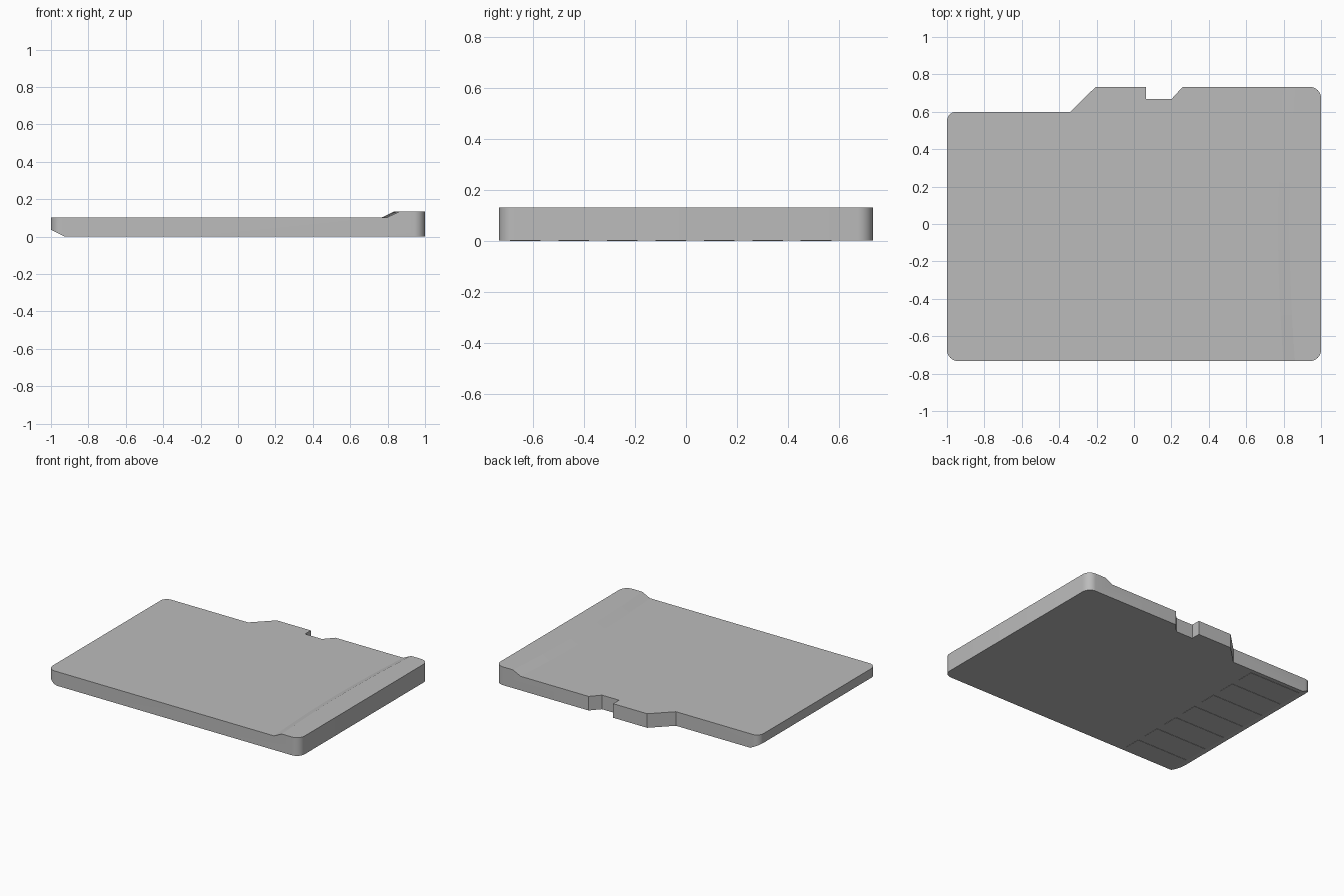
import bpy, bmesh, math
from mathutils import Vector

cube = bpy.data.objects.get("Cube")
if cube:
    bpy.data.objects.remove(cube, do_unlink=True)

THICK, STEP, BASE = 0.133, 0.103, 0.002
HALF = 0.733

grey = bpy.data.materials.new("plain_grey")
grey.use_nodes = True
colour = (0.5, 0.5, 0.5, 1)
grey.diffuse_color = colour
grey.node_tree.nodes["Principled BSDF"].inputs["Base Color"].default_value = colour


def make_object(name, bm):
    bmesh.ops.recalc_face_normals(bm, faces=bm.faces)
    mesh = bpy.data.meshes.new(name)
    bm.to_mesh(mesh)
    bm.free()
    mesh.materials.append(grey)
    obj = bpy.data.objects.new(name, mesh)
    bpy.context.collection.objects.link(obj)
    return obj


def round_corner(x, y, r, start, steps=8):
    # Quarter arc inside a square corner, counter-clockwise
    sx = 1 if x > 0 else -1
    sy = 1 if y > 0 else -1
    angles = [math.radians(start + 90 * i / steps) for i in range(steps + 1)]
    return [(x - sx * r + r * math.cos(a), y - sy * r + r * math.sin(a)) for a in angles]


# Card body: outline with the side notch, extruded upward
outline = round_corner(-1, -HALF, 0.06, 180) + round_corner(1, -HALF, 0.06, 270)
outline += round_corner(1, HALF, 0.06, 0)
outline += [(0.26, HALF), (0.2, 0.667), (0.065, 0.667), (0.065, HALF), (-0.205, HALF), (-0.34, 0.6)]
outline += round_corner(-1, 0.6, 0.05, 90)
bm = bmesh.new()
face = bm.faces.new([bm.verts.new((x, y, BASE)) for x, y in outline])
ext = bmesh.ops.extrude_face_region(bm, geom=[face])
top = [v for v in ext["geom"] if isinstance(v, bmesh.types.BMVert)]
bmesh.ops.translate(bm, verts=top, vec=(0, 0, THICK - BASE))

# Chamfer under the insertion end
cut = bmesh.ops.bisect_plane(bm, geom=bm.verts[:] + bm.edges[:] + bm.faces[:],
                             plane_co=Vector((-0.93, 0, BASE)),
                             plane_no=Vector((-0.035, 0, -0.07)), clear_outer=True)
bmesh.ops.holes_fill(bm, edges=[e for e in bm.edges if e.is_boundary])
body = make_object("card_body", bm)

# Cutter that lowers the top and leaves a gently bowed finger ridge
bm = bmesh.new()
rings = []
count = 12
for i in range(count + 1):
    t = 2 * i / count - 1
    bow = 0.03 * (1 - t * t)
    section = [(-1.2, STEP), (0.8 - bow, STEP), (0.862 - bow, THICK),
               (0.862 - bow, 0.2), (-1.2, 0.2)]
    rings.append([bm.verts.new((x, 0.75 * t, z)) for x, z in section])
for a, b in zip(rings, rings[1:]):
    for j in range(len(a)):
        k = (j + 1) % len(a)
        bm.faces.new((a[j], a[k], b[k], b[j]))
bm.faces.new(rings[0])
bm.faces.new(rings[-1][::-1])
cutter = make_object("ridge_cutter", bm)
cutter.hide_render = True

mod = body.modifiers.new("ridge", 'BOOLEAN')
mod.operation = 'DIFFERENCE'
mod.solver = 'EXACT'
mod.object = cutter
bpy.context.view_layer.objects.active = body
body.select_set(True)
bpy.ops.object.modifier_apply(modifier="ridge")
bpy.data.objects.remove(cutter, do_unlink=True)
bpy.ops.object.shade_smooth_by_angle(angle=math.radians(20))

# Thin contact pads underneath
for i in range(7):
    bm = bmesh.new()
    bmesh.ops.create_cube(bm, size=1)
    bmesh.ops.scale(bm, verts=bm.verts, vec=(0.41, 0.12, BASE))
    bmesh.ops.translate(bm, verts=bm.verts, vec=(-0.72, -0.63 + 0.19 * i, BASE / 2))
    make_object(f"contact_pad_{i + 1}", bm)
